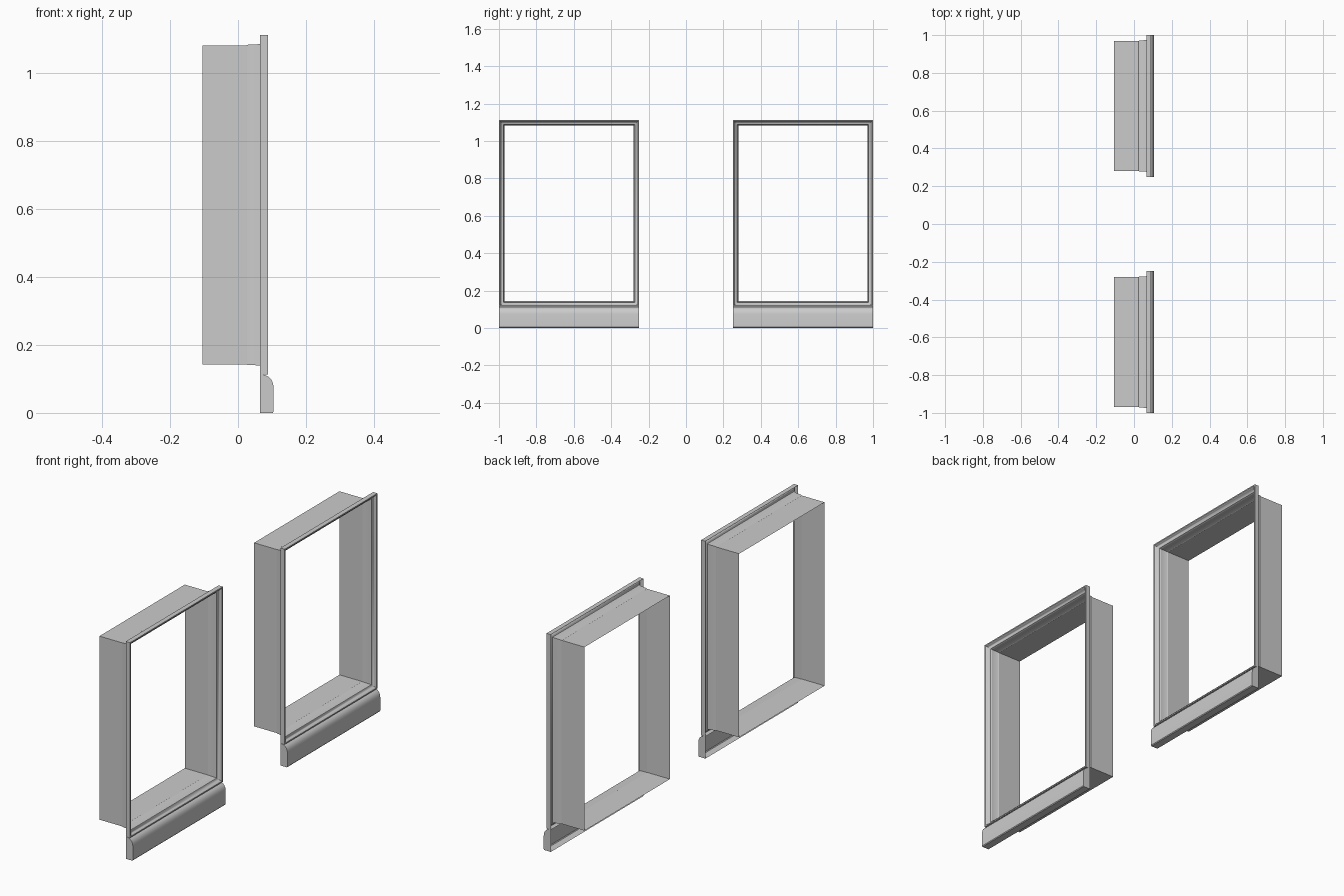
import bpy, bmesh

if "Cube" in bpy.data.objects:
    bpy.data.objects.remove(bpy.data.objects["Cube"])

Y0, Y1, Z0, Z1 = 0.25, 1.0, 0.113, 1.112


def finish(name, bm):
    bmesh.ops.recalc_face_normals(bm, faces=bm.faces)
    me = bpy.data.meshes.new(name)
    bm.to_mesh(me)
    bm.free()
    ob = bpy.data.objects.new(name, me)
    bpy.context.collection.objects.link(ob)
    bpy.ops.object.select_all(action='DESELECT')
    ob.select_set(True)
    bpy.context.view_layer.objects.active = ob
    bpy.ops.object.shade_smooth_by_angle(angle=0.6)
    return ob


def frame(name, profile, sign):
    """Sweep an open (x, inset) profile round the opening with mitred corners."""
    bm = bmesh.new()
    rings = []
    for x, d in profile:
        corners = [(Y0 + d, Z0 + d), (Y1 - d, Z0 + d), (Y1 - d, Z1 - d), (Y0 + d, Z1 - d)]
        rings.append([bm.verts.new((x, sign * y, z)) for y, z in corners])
    for a, b in zip(rings, rings[1:]):
        for i in range(4):
            j = (i + 1) % 4
            bm.faces.new((a[i], a[j], b[j], b[i]))
    return finish(name, bm)


def apron(name, profile, sign):
    """Extrude an (x, z) profile along y, open at the back, with capped ends."""
    bm = bmesh.new()
    a, b = [[bm.verts.new((x, sign * y, z)) for x, z in profile] for y in (Y0, Y1)]
    for i in range(len(profile) - 1):
        bm.faces.new((a[i], a[i + 1], b[i + 1], b[i]))
    bm.faces.new(a)
    bm.faces.new(b)
    return finish(name, bm)


# casing moulding and the deep lining behind it
casing = [(0.065, 0), (0.089, 0), (0.089, 0.006), (0.086, 0.009), (0.080, 0.011),
          (0.075, 0.015), (0.073, 0.020), (0.071, 0.024), (0.065, 0.0265)]
lining = [(0.065, 0.0265), (0.027, 0.0285), (0.025, 0.030), (-0.105, 0.030)]
# rounded board under the opening
board = [(0.065, 0), (0.102, 0), (0.105, 0.004), (0.105, 0.074), (0.103, 0.087),
         (0.098, 0.098), (0.090, 0.106), (0.080, 0.111), (0.072, 0.113), (0.065, 0.115)]

for side, s in (("left", -1), ("right", 1)):
    frame("window_casing_" + side, casing, s)
    frame("window_lining_" + side, lining, s)
    apron("window_apron_" + side, board, s)
